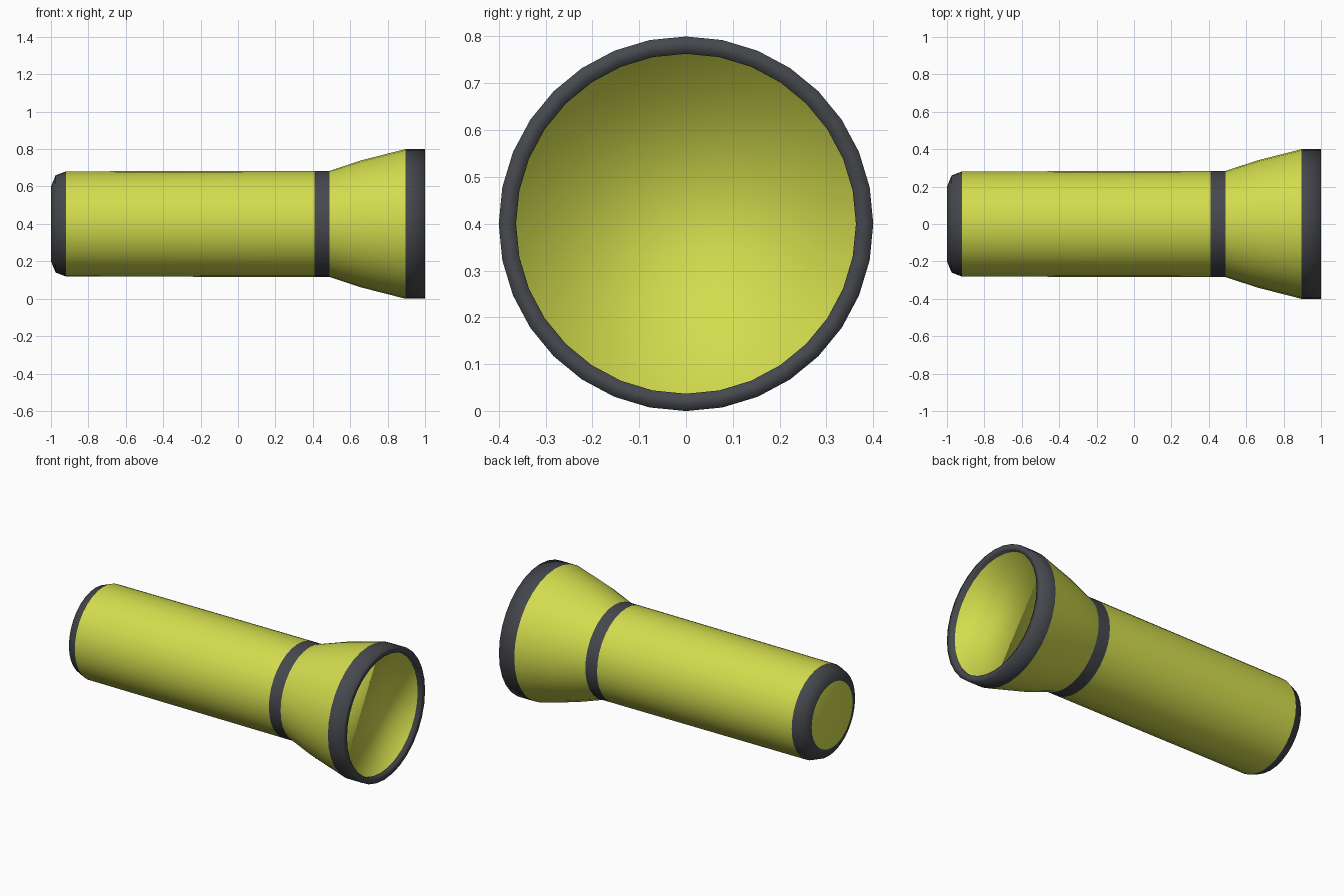
import bpy, bmesh
from math import sin, cos, pi, radians

if "Cube" in bpy.data.objects:
    bpy.data.objects.remove(bpy.data.objects["Cube"])

SIDES = 32
AXIS_Z = 0.4


def material(name, rgb):
    m = bpy.data.materials.new(name)
    m.diffuse_color = (*rgb, 1)
    m.use_nodes = True
    m.node_tree.nodes["Principled BSDF"].inputs["Base Color"].default_value = m.diffuse_color
    return m


yellow = material("yellow_plastic", (0.65, 0.72, 0.075))
dark = material("dark_rubber", (0.06, 0.065, 0.075))


def lathe(name, profile, side_mat, cap=None, cap_mat=None, smooth_limit=180):
    """Revolve (x, radius) points about the long axis; cap is 'start', 'end' or None."""
    bm = bmesh.new()
    rings = []
    for x, r in profile:
        rings.append([bm.verts.new((x, r * cos(2 * pi * i / SIDES),
                                    AXIS_Z + r * sin(2 * pi * i / SIDES)))
                      for i in range(SIDES)])
    for a, b in zip(rings, rings[1:]):
        for i in range(SIDES):
            j = (i + 1) % SIDES
            bm.faces.new((a[i], a[j], b[j], b[i]))
    if cap:
        loop = rings[0][::-1] if cap == "start" else rings[-1]
        bm.faces.new(loop).material_index = 1
    for f in bm.faces:
        f.smooth = True
    for e in bm.edges:
        if len(e.link_faces) == 2:
            e.smooth = e.calc_face_angle() < radians(smooth_limit)
    me = bpy.data.meshes.new(name)
    bm.to_mesh(me)
    bm.free()
    me.materials.append(side_mat)
    if cap:
        me.materials.append(cap_mat)
    ob = bpy.data.objects.new(name, me)
    bpy.context.collection.objects.link(ob)
    return ob


# Rounded tail with its flat end
lathe("tail_cap", [(-1, 0.2), (-0.975, 0.26), (-0.92, 0.281)], dark,
      "start", yellow, smooth_limit=22)
# Handle tube
lathe("handle", [(-0.92, 0.281), (0.41, 0.284)], yellow)
# Dark band between handle and head
lathe("collar", [(0.41, 0.284), (0.49, 0.284)], dark)
# Flared head
lathe("head", [(0.49, 0.284), (0.66, 0.34), (0.895, 0.4)], yellow)
# Front rim with the slightly recessed, softly shaded reflector face
lathe("rim_and_reflector", [(0.895, 0.4), (1, 0.4), (1, 0.363), (0.975, 0.363)],
      dark, "end", yellow)
